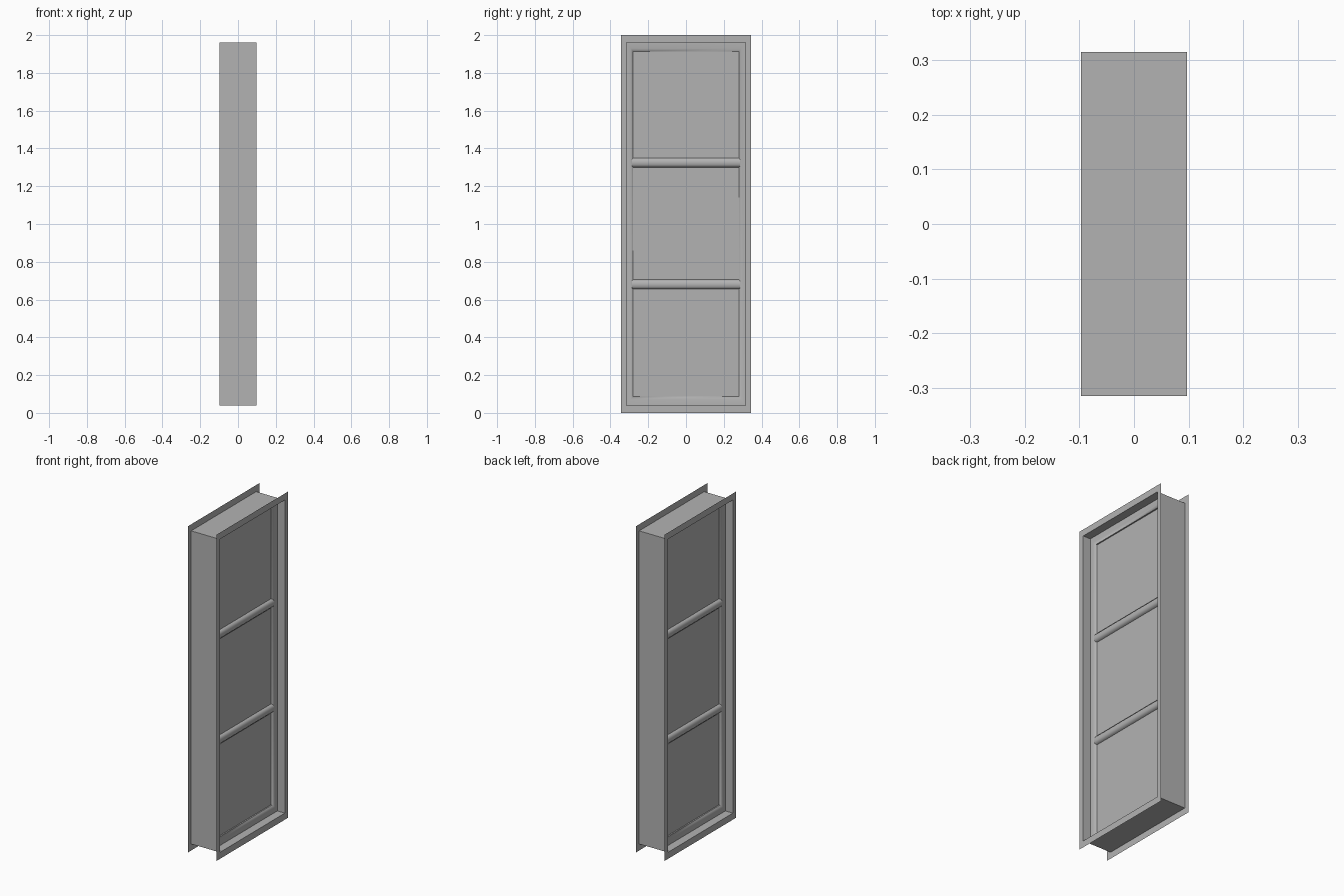
import bpy, bmesh

cube = bpy.data.objects.get("Cube")
if cube:
    bpy.data.objects.remove(cube)

HALF_Y, HEIGHT = 0.345, 2.0


def material(name, rgb):
    m = bpy.data.materials.new(name)
    m.use_nodes = True
    m.diffuse_color = (*rgb, 1)
    m.node_tree.nodes["Principled BSDF"].inputs["Base Color"].default_value = (*rgb, 1)
    return m


grey = material("plain grey", (0.45, 0.45, 0.45))


def finish(name, bm, smooth=False):
    me = bpy.data.meshes.new(name)
    bm.to_mesh(me)
    bm.free()
    me.materials.append(grey)
    ob = bpy.data.objects.new(name, me)
    bpy.context.collection.objects.link(ob)
    if smooth:
        bpy.ops.object.select_all(action="DESELECT")
        ob.select_set(True)
        bpy.context.view_layer.objects.active = ob
        bpy.ops.object.shade_smooth_by_angle(angle=0.9)
    return ob


def rect_loft(name, profile, smooth=False):
    """Sweep (x, inset) profile points around the upright rectangle."""
    bm = bmesh.new()
    rings = []
    for x, inset in profile:
        y, z = HALF_Y - inset, inset * 1.34
        corners = ((-y, z), (y, z), (y, HEIGHT - z), (-y, HEIGHT - z))
        rings.append([bm.verts.new((x, *c)) for c in corners])
    for a, b in zip(rings, rings[1:]):
        for i in range(4):
            j = (i + 1) % 4
            bm.faces.new((a[i], a[j], b[j], b[i]))
    return finish(name, bm, smooth)


def bar(name, z0, z1, profile):
    """Extrude a (x, fraction of half height) profile across the opening."""
    bm = bmesh.new()
    mid, half = (z0 + z1) / 2, (z1 - z0) / 2
    ends = [[bm.verts.new((x, y, mid + f * half)) for x, f in profile]
            for y in (-0.285, 0.285)]
    n = len(profile)
    for i in range(n):
        j = (i + 1) % n
        bm.faces.new((ends[0][i], ends[0][j], ends[1][j], ends[1][i]))
    return finish(name, bm, True)


# Sheet casing with a thin flange on each side
rect_loft("casing", [(0.097, 0), (0.097, 0.03), (-0.097, 0.03), (-0.097, 0)])

# Sash border, chamfered toward the panes
rect_loft("sash_border", [(0.046, 0.03), (0.046, 0.053), (0.036, 0.065),
                          (-0.036, 0.065), (-0.046, 0.053), (-0.046, 0.03)], True)

# Cross bars between the panes
section = [(0.036, 1), (0.046, 0.5), (0.046, -0.5), (0.036, -1),
           (-0.036, -1), (-0.046, -0.5), (-0.046, 0.5), (-0.036, 1)]
for name, z0, z1 in (("lower_cross_bar", 0.655, 0.705), ("upper_cross_bar", 1.30, 1.35)):
    bar(name, z0, z1, section)

# Three thin panes
for name, z0, z1 in (("lower_pane", 0.085, 0.66), ("middle_pane", 0.70, 1.305),
                     ("upper_pane", 1.345, 1.92)):
    bm = bmesh.new()
    bmesh.ops.create_cube(bm, size=1)
    for v in bm.verts:
        v.co.x *= 0.056
        v.co.y *= 0.565
        v.co.z = (z0 + z1) / 2 + v.co.z * (z1 - z0)
    finish(name, bm)
